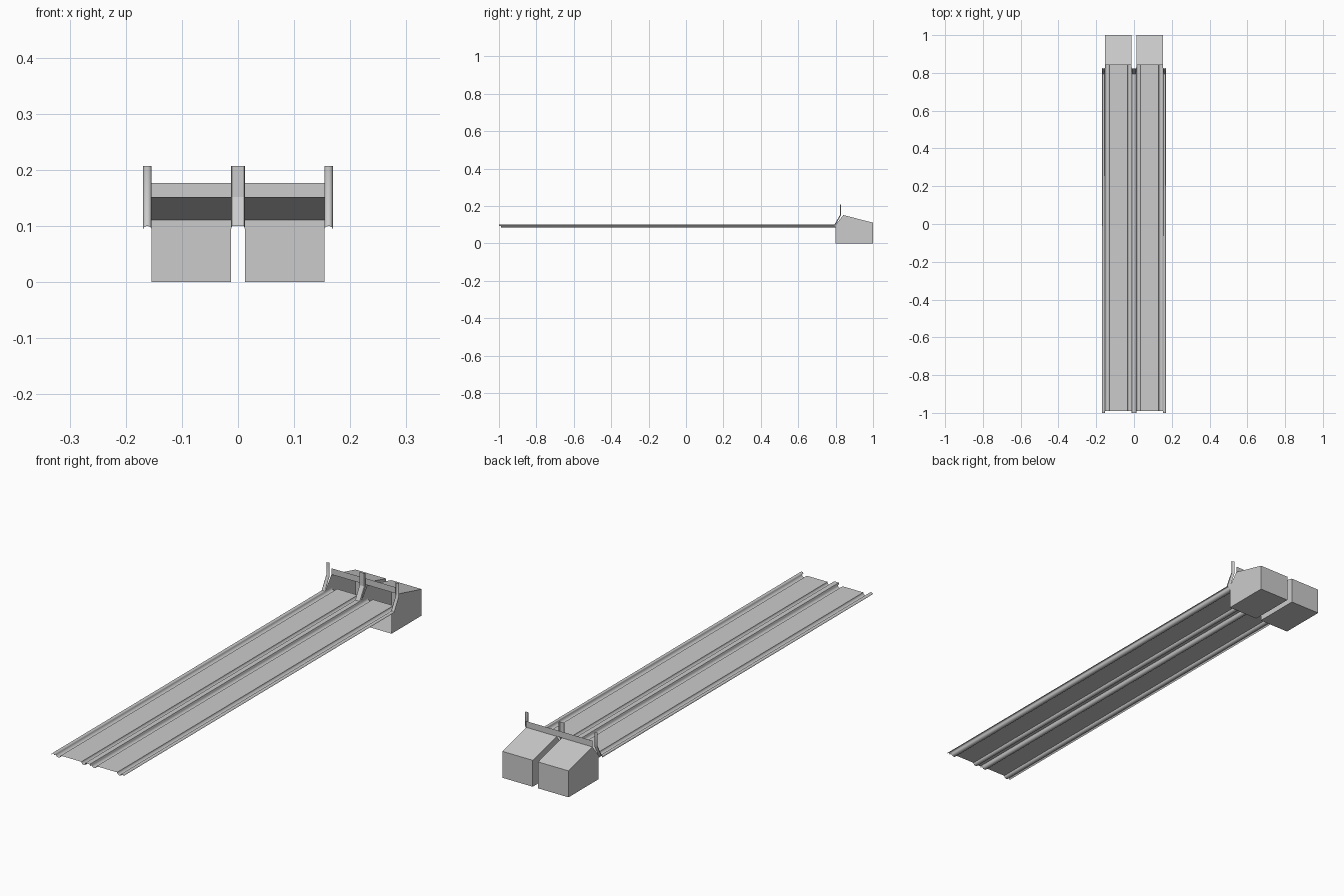
import bpy, math
from mathutils import Vector

if "Cube" in bpy.data.objects:
    bpy.data.objects.remove(bpy.data.objects["Cube"])


def make(name, verts, faces, smooth=False):
    me = bpy.data.meshes.new(name)
    me.from_pydata(verts, [], faces)
    me.update()
    ob = bpy.data.objects.new(name, me)
    bpy.context.collection.objects.link(ob)
    if smooth:
        bpy.ops.object.select_all(action='DESELECT')
        ob.select_set(True)
        bpy.context.view_layer.objects.active = ob
        bpy.ops.object.shade_smooth_by_angle(angle=math.radians(40))
    return ob


def sweep(name, profile, path, smooth=False):
    """Sweep an open (x, height) profile along a (y, z) path with mitred bends."""
    pts = [Vector(p) for p in path]
    verts, n = [], len(profile)
    for i, p in enumerate(pts):
        dirs = []
        if i > 0:
            dirs.append((p - pts[i - 1]).normalized())
        if i < len(pts) - 1:
            dirs.append((pts[i + 1] - p).normalized())
        normals = [Vector((-d.y, d.x)) for d in dirs]
        m = sum(normals, Vector((0, 0))).normalized()
        m /= m.dot(normals[0])
        verts += [(x, p.x + m.x * h, p.y + m.y * h) for x, h in profile]
    faces = [(a * n + b, a * n + b + 1, (a + 1) * n + b + 1, (a + 1) * n + b)
             for a in range(len(pts) - 1) for b in range(n - 1)]
    return make(name, verts, faces, smooth)


def arc(x0, x1, height, steps=8):
    c, r = (x0 + x1) / 2, (x1 - x0) / 2
    return [(c - r * math.cos(math.pi * i / steps),
             height * math.sin(math.pi * i / steps)) for i in range(steps + 1)]


LANE_Z = 0.095
IN, OUT = 0.0125, 0.154        # lane unit, inner and outer x
L_IN, L_OUT = 0.035, 0.131     # playing surface

# Ball-return caps that bend up into posts at the far end
cap_path = [(-1, 0.094), (0.797, 0.094), (0.829, 0.15), (0.829, 0.207)]
sweep("center_cap", [(-IN, 0), (-0.0105, 0.006), (0.0105, 0.006), (IN, 0)], cap_path)

for side, s in (("left", -1), ("right", 1)):
    a, b = sorted((s * OUT, s * 0.169))
    sweep(side + "_outer_cap", arc(a, b, 0.006, 6), cap_path, True)

    # Lane surface and its two half-round gutters
    run = [(-0.99, LANE_Z), (0.845, LANE_Z)]
    a, b = sorted((s * L_IN, s * L_OUT))
    sweep(side + "_lane", [(a, 0), (b, 0)], run)
    for label, p, q in (("inner", IN, L_IN), ("outer", L_OUT, OUT)):
        a, b = sorted((s * p, s * q))
        sweep(f"{side}_{label}_gutter", arc(a, b, -0.0105), run, True)

    # Pin machine housing, open at the front, with a sloping roof
    a, b = sorted((s * IN, s * OUT))
    outline = [(0.8, 0.1), (0.8, 0), (1, 0), (1, 0.111), (0.841, 0.151)]
    verts = [(x, y, z) for x in (a, b) for y, z in outline]
    make(side + "_pin_housing", verts,
         [(0, 4, 3, 2, 1), (5, 6, 7, 8, 9)]
         + [(i, i + 1, i + 6, i + 5) for i in (1, 2, 3)])

# Front board above the pin openings
make("mask_board", [(-OUT, 0.841, 0.151), (OUT, 0.841, 0.151),
                    (OUT, 0.841, 0.177), (-OUT, 0.841, 0.177)], [(0, 1, 2, 3)])
